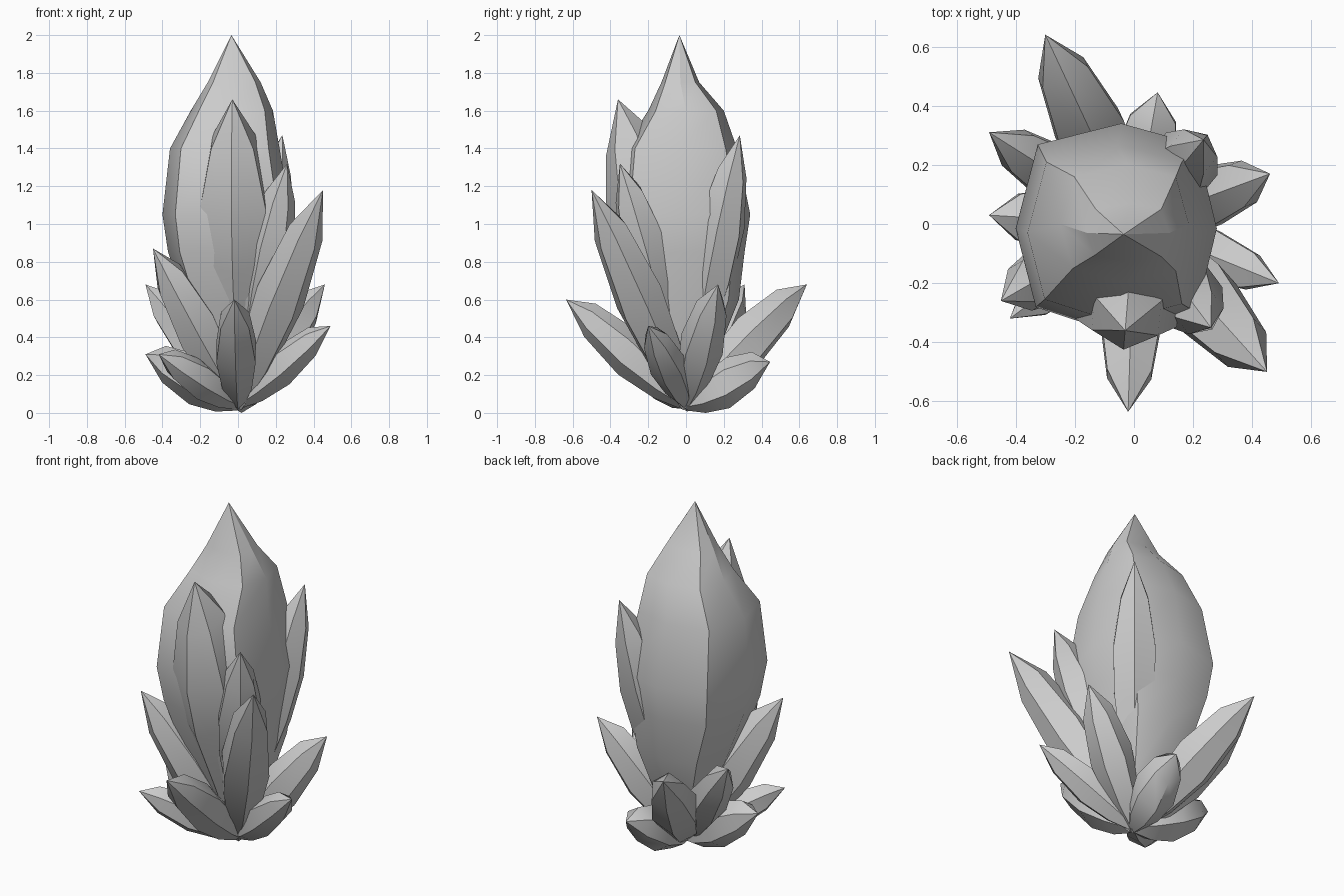
import bpy, math
from mathutils import Vector

if "Cube" in bpy.data.objects:
    bpy.data.objects.remove(bpy.data.objects["Cube"])


def loft(name, rings, tip, angle):
    """Skin stacked rings and close them to a pointed tip."""
    n = len(rings[0])
    verts = [v for r in rings for v in r] + [tip]
    faces = [list(range(n))[::-1]]
    for k in range(len(rings) - 1):
        for i in range(n):
            j = (i + 1) % n
            faces.append([k*n + i, k*n + j, (k+1)*n + j, (k+1)*n + i])
    top = (len(rings) - 1) * n
    faces += [[top + i, top + (i + 1) % n, len(verts) - 1] for i in range(n)]
    me = bpy.data.meshes.new(name)
    me.from_pydata([tuple(v) for v in verts], [], faces)
    ob = bpy.data.objects.new(name, me)
    bpy.context.collection.objects.link(ob)
    bpy.ops.object.select_all(action='DESELECT')
    ob.select_set(True)
    bpy.context.view_layer.objects.active = ob
    bpy.ops.object.shade_smooth_by_angle(angle=math.radians(angle))
    return ob


def shard(name, tip, radius, profile, base_z=0.05, depth=1.0):
    """Six-sided crystal growing from the root toward its tip."""
    base, tip = Vector((0, 0, base_z)), Vector(tip)
    axis = tip - base
    d = axis.normalized()
    side = d.cross(Vector((0, 0, 1))).normalized()
    up = side.cross(d)
    rings = []
    for t, s in profile:
        ring = []
        for i in range(6):
            a = math.radians(60 * i)
            c = math.cos(a)
            p = base + axis * t + (side * math.sin(a) + up * c * depth) * radius * s
            p += d * c * radius * s * 0.4          # slanted shoulder
            p.z = max(p.z, 0.0)
            ring.append(p)
        rings.append(ring[::-1])
    return loft(name, rings, tip, 40)


# Large central crystal: z, xmin, xmax, ymin, ymax
levels = [(0.04, -0.04, 0.04, -0.04, 0.04), (0.30, -0.15, 0.13, -0.14, 0.16),
          (0.60, -0.28, 0.21, -0.27, 0.28), (0.85, -0.37, 0.25, -0.33, 0.31),
          (1.05, -0.40, 0.28, -0.37, 0.34), (1.40, -0.36, 0.22, -0.33, 0.27),
          (1.60, -0.25, 0.185, -0.20, 0.20), (1.75, -0.16, 0.12, -0.13, 0.07)]
unit = [(1, 0), (.8, .8), (.05, 1), (-.78, .8), (-1, 0), (-.8, -.75), (0, -1), (.8, -.8)]
rings = []
for z, x0, x1, y0, y1 in levels:
    cx, cy = (x0 + x1) / 2, (y0 + y1) / 2
    rings.append([(cx + u * (x1 - x0) / 2, cy + v * (y1 - y0) / 2, z) for u, v in unit])
loft("central_crystal", rings, (-0.035, -0.035, 2.0), 30)

# Side crystals fused to the central one
tall = [(0, .2), (.25, .55), (.5, .95), (.68, 1), (.86, .65)]
shard("front_spur", (-0.03, -0.36, 1.66), 0.20, tall)
shard("front_right_spur", (0.26, -0.35, 1.32), 0.13, tall)
shard("back_right_spur", (0.235, 0.285, 1.47), 0.13, tall)

# Ring of small crystals around the foot: tip, radius
short = [(0, .28), (.22, .75), (.5, 1), (.8, .72)]
foot = [((0.45, -0.50, 1.18), 0.14), ((0.49, -0.20, 0.46), 0.10),
        ((0.46, 0.17, 0.68), 0.12), ((0.08, 0.445, 0.27), 0.125),
        ((-0.30, 0.64, 0.68), 0.135), ((-0.49, 0.31, 0.68), 0.115),
        ((-0.49, 0.03, 0.31), 0.125), ((-0.45, -0.26, 0.87), 0.13),
        ((-0.42, -0.32, 0.31), 0.10), ((-0.02, -0.635, 0.60), 0.12)]
for i, (tip, r) in enumerate(foot):
    shard(f"foot_crystal_{i + 1}", tip, r, short)
